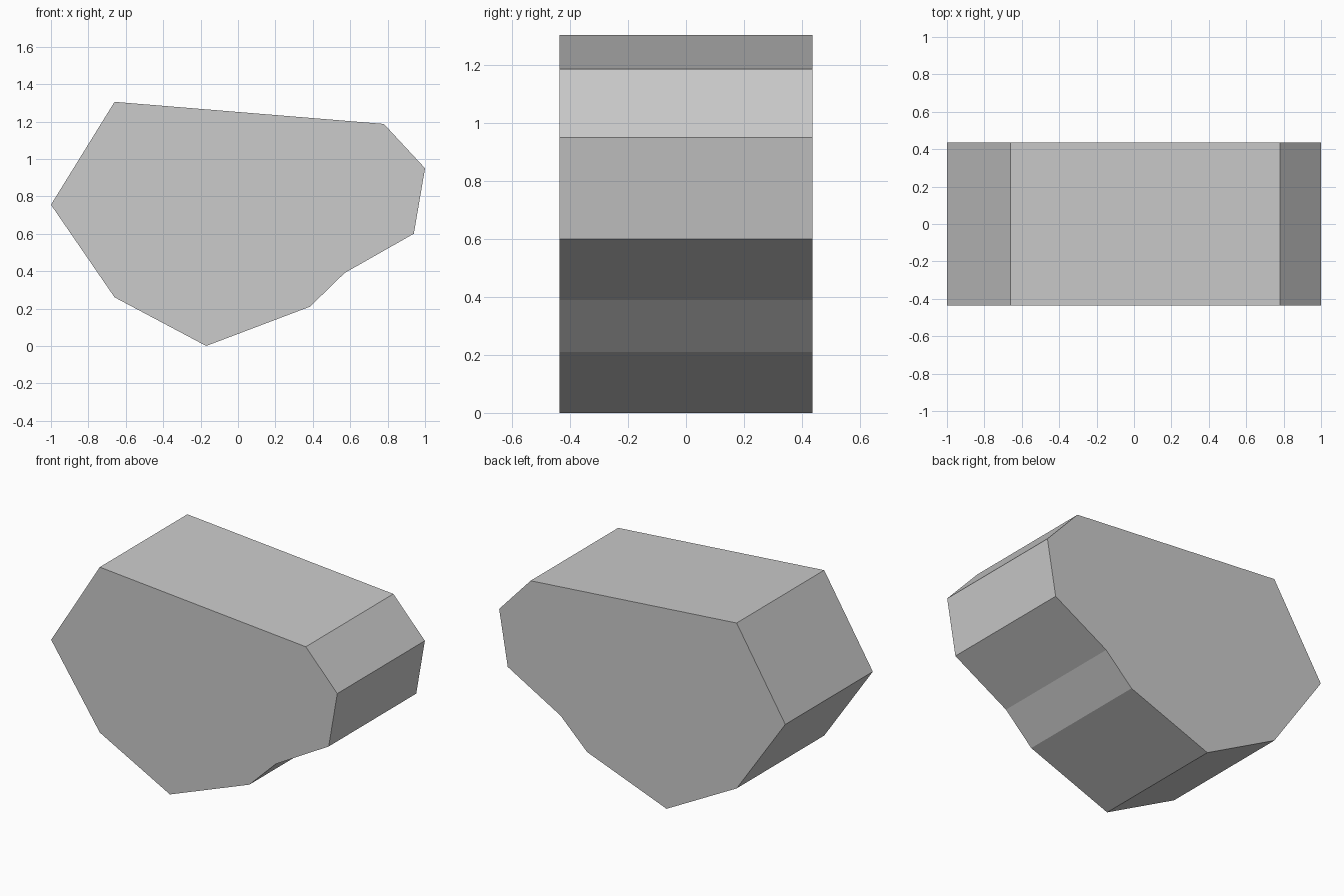
import bpy
import bmesh
from mathutils import Vector

cube = bpy.data.objects.get("Cube")
if cube:
    bpy.data.objects.remove(cube, do_unlink=True)

# One plain grey stone material
grey = bpy.data.materials.new("stone_grey")
grey.use_nodes = True
colour = (0.6, 0.6, 0.6, 1.0)
grey.diffuse_color = colour
grey.node_tree.nodes["Principled BSDF"].inputs["Base Color"].default_value = colour

# Front outline of the block, as (x, z)
outline = [
    (-0.66, 1.305), (-1.0, 0.755), (-0.66, 0.26), (-0.17, 0.0), (0.385, 0.21),
    (0.57, 0.39), (0.94, 0.60), (1.0, 0.95), (0.78, 1.187),
]
half_depth = 0.437

# Extrude the outline from front to back
bm = bmesh.new()
front = bm.faces.new([bm.verts.new((x, -half_depth, z)) for x, z in outline])
result = bmesh.ops.extrude_face_region(bm, geom=[front], use_keep_orig=True)
back_verts = [g for g in result["geom"] if isinstance(g, bmesh.types.BMVert)]
bmesh.ops.translate(bm, verts=back_verts, vec=Vector((0, 2 * half_depth, 0)))
bmesh.ops.recalc_face_normals(bm, faces=bm.faces)

mesh = bpy.data.meshes.new("rock_block")
bm.to_mesh(mesh)
bm.free()
mesh.materials.append(grey)
rock = bpy.data.objects.new("rock_block", mesh)
bpy.context.collection.objects.link(rock)
